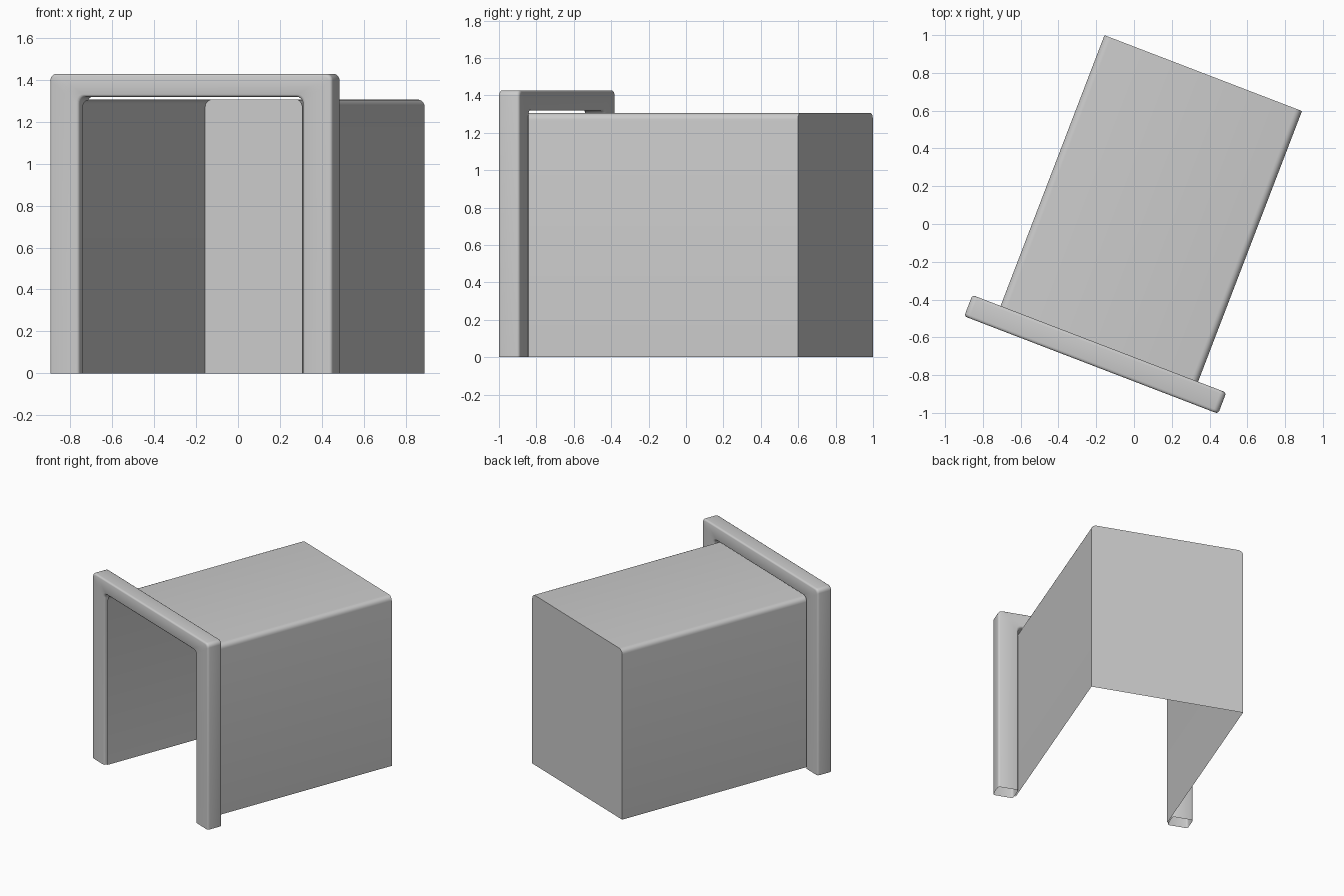
import bpy, bmesh, math
from mathutils import Matrix

if "Cube" in bpy.data.objects:
    bpy.data.objects.remove(bpy.data.objects["Cube"])

TURN = Matrix.Rotation(math.radians(-21), 4, 'Z')
MID = 0.056  # centre line of both parts before turning


def arch(half, top, r=0.0, steps=5):
    """Upside-down U outline from left foot to right foot, with rounded shoulders."""
    pts = [(-half, 0)]
    for cx, start in ((-half + r, 180), (half - r, 90)):
        for i in range(steps + 1):
            a = math.radians(start - 90 * i / steps)
            pts.append((cx + r * math.cos(a), top - r + r * math.sin(a)))
    return pts + [(half, 0)]


def ring(bm, pts, y):
    return [bm.verts.new((x + MID, y, z)) for x, z in pts]


def strip(bm, a, b):
    for i in range(len(a) - 1):
        bm.faces.new((a[i], a[i + 1], b[i + 1], b[i]))


def finish(bm, name, bevel=0):
    bmesh.ops.recalc_face_normals(bm, faces=bm.faces)
    bm.transform(TURN)
    mesh = bpy.data.meshes.new(name)
    bm.to_mesh(mesh)
    bm.free()
    ob = bpy.data.objects.new(name, mesh)
    bpy.context.collection.objects.link(ob)
    bpy.context.view_layer.objects.active = ob
    ob.select_set(True)
    if bevel:
        m = ob.modifiers.new("soft_edges", 'BEVEL')
        m.width, m.segments, m.limit_method = bevel, 3, 'ANGLE'
        m.angle_limit = math.radians(50)
        bpy.ops.object.modifier_apply(modifier=m.name)
    bpy.ops.object.shade_smooth_by_angle(angle=math.radians(35))
    ob.select_set(False)


# Thin shell: two walls, roof and back, open at the front and below
bm = bmesh.new()
outline = arch(0.56, 1.305, 0.035)
front, back = ring(bm, outline, -0.755), ring(bm, outline, 0.877)
strip(bm, front, back)
bm.faces.new(back)
finish(bm, "shell")

# Door frame: hollow arch with softened edges, open under the feet
bm = bmesh.new()
outer = arch(0.72, 1.427, 0.03)
inner = arch(0.57, 1.318, 0.035)
of, ob_, nf, nb = (ring(bm, p, y) for p in (outer, inner) for y in (-0.778, -0.658))
for a, b in ((of, ob_), (ob_, nb), (nb, nf), (nf, of)):
    strip(bm, a, b)
finish(bm, "door_frame", 0.016)
